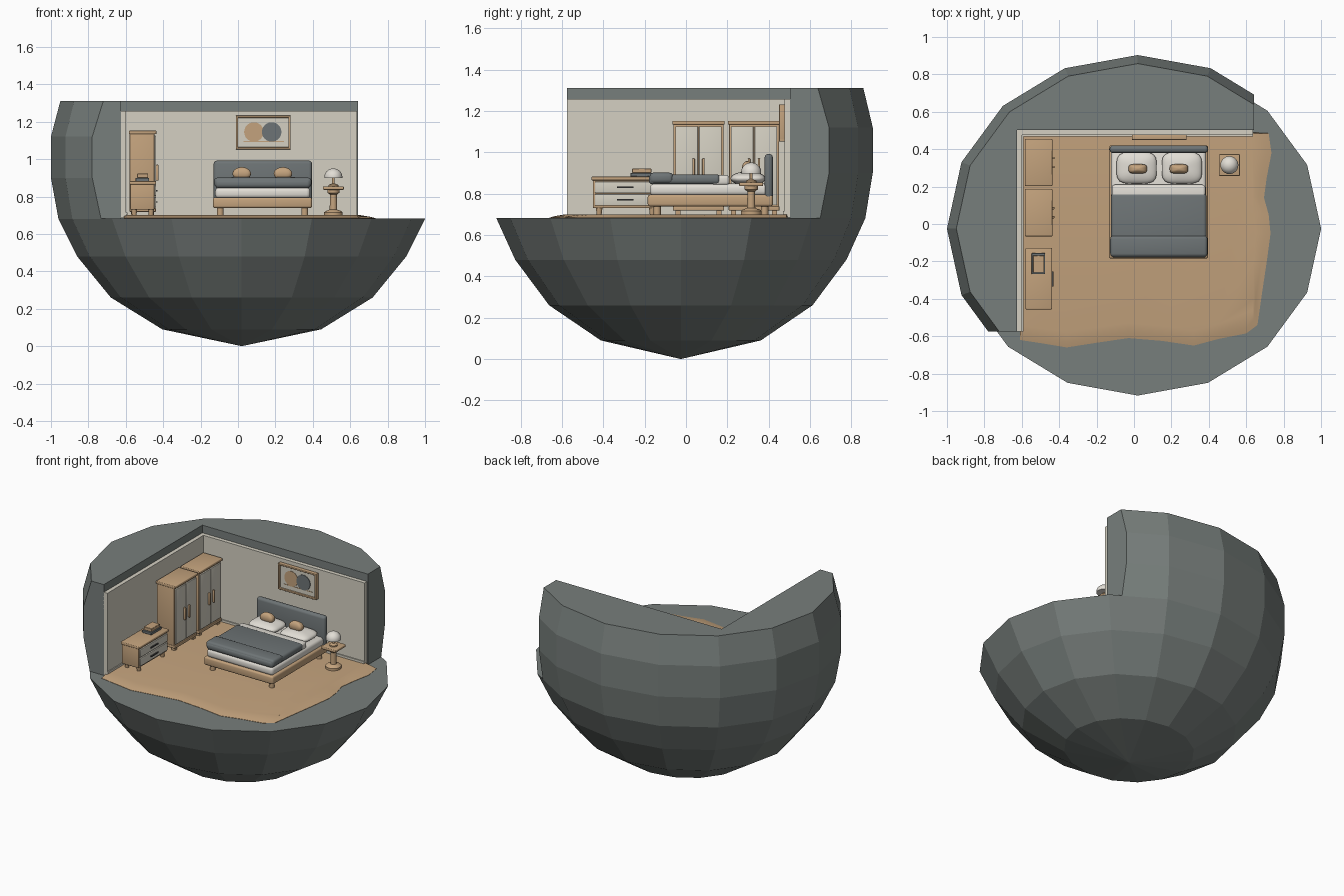
import bpy, bmesh, math

if "Cube" in bpy.data.objects:
    bpy.data.objects.remove(bpy.data.objects["Cube"])

def material(name, rgb):
    m = bpy.data.materials.new(name)
    m.diffuse_color = (*rgb, 1)
    m.use_nodes = True
    m.node_tree.nodes["Principled BSDF"].inputs["Base Color"].default_value = m.diffuse_color
    return m

ROCK = material("rock grey", (0.185, 0.21, 0.20))
WOOD = material("tan wood", (0.55, 0.365, 0.205))
CREAM = material("cream", (0.66, 0.63, 0.54))
WHITE = material("bedding white", (0.76, 0.73, 0.67))
SLATE = material("slate fabric", (0.155, 0.175, 0.18))
DARK = material("dark grey", (0.06, 0.06, 0.06))

def add(name, bm, mat, smooth=False):
    bmesh.ops.recalc_face_normals(bm, faces=bm.faces)
    me = bpy.data.meshes.new(name)
    bm.to_mesh(me)
    bm.free()
    me.materials.append(mat)
    ob = bpy.data.objects.new(name, me)
    bpy.context.collection.objects.link(ob)
    for o in bpy.context.selected_objects:
        o.select_set(False)
    ob.select_set(True)
    bpy.context.view_layer.objects.active = ob
    if smooth:
        bpy.ops.object.shade_smooth_by_angle(angle=math.radians(40))
    return ob

def box(name, x, y, z, mat, bevel=0.0, seg=3):
    bm = bmesh.new()
    bmesh.ops.create_cube(bm, size=1)
    for v in bm.verts:
        v.co = [(a[0] + a[1]) / 2 + c * (a[1] - a[0]) for a, c in zip((x, y, z), v.co)]
    if bevel:
        bmesh.ops.bevel(bm, geom=bm.edges[:], offset=bevel, segments=seg,
                        profile=0.5, affect='EDGES')
    return add(name, bm, mat, bool(bevel))

def lathe(name, cx, cy, profile, mat, n=24, ratio=1.0, smooth=True):
    """Stack of (radius, z) rings; radius 0 makes a pole."""
    bm = bmesh.new()
    rings = []
    for r, z in profile:
        if r == 0:
            rings.append([bm.verts.new((cx, cy, z))] * n)
        else:
            rings.append([bm.verts.new((cx + r * math.cos(math.tau * i / n),
                                        cy + r * ratio * math.sin(math.tau * i / n), z))
                          for i in range(n)])
    for a, b in zip(rings, rings[1:]):
        for i in range(n):
            j = (i + 1) % n
            bm.faces.new(list(dict.fromkeys((a[i], a[j], b[j], b[i]))))
    for ring, (r, z) in ((rings[0], profile[0]), (rings[-1], profile[-1])):
        if r:
            bm.faces.new(ring)
    return add(name, bm, mat, smooth)

def prism(name, pts, z0, z1, mat):
    bm = bmesh.new()
    lo = [bm.verts.new((x, y, z0)) for x, y in pts]
    hi = [bm.verts.new((x, y, z1)) for x, y in pts]
    bm.faces.new(lo)
    bm.faces.new(hi)
    for i in range(len(pts)):
        j = (i + 1) % len(pts)
        bm.faces.new((lo[i], lo[j], hi[j], hi[i]))
    return add(name, bm, mat)

def pillow(name, c, size, mat):
    """Soft superellipsoid cushion."""
    bm = bmesh.new()
    bmesh.ops.create_uvsphere(bm, u_segments=32, v_segments=16, radius=1)
    for v in bm.verts:
        x, y, z = v.co
        k = (abs(x) ** 4 + abs(y) ** 4 + 1e-9) ** 0.25
        h = math.hypot(x, y)
        f = h / k if k > 0.02 else 1
        v.co = (c[0] + x * f * size[0] / 2, c[1] + y * f * size[1] / 2,
                c[2] + z * size[2] / 2)
    return add(name, bm, mat, True)

# rock bowl: faceted sphere with the room cut out of it
CUT = 0.682
rock = lathe("rock_shell", 0.02, -0.025,
             [(0, 0), (0.425, 0.09), (0.70, 0.26), (0.88, 0.48), (0.98, 0.68),
              (1.02, 0.90), (1.02, 1.12), (0.97, 1.31)], ROCK, 16, 0.91, False)
cutter = prism("room_cutter", [(0.642, 2), (0.642, 0.503), (-0.625, 0.503), (-0.625, -0.575),
                               (-2, -0.575), (-2, -2), (2, -2), (2, 2)], CUT, 2, ROCK)
cutter.hide_render = True
mod = rock.modifiers.new("cut", 'BOOLEAN')
mod.operation, mod.solver, mod.object = 'DIFFERENCE', 'EXACT', cutter
bpy.context.view_layer.objects.active = rock
bpy.ops.object.modifier_apply(modifier="cut")
bpy.data.objects.remove(cutter)

# floor: wavy outline sloping up to a flat top
edge = [(-0.61, -0.62), (-0.48, -0.64), (-0.36, -0.66), (-0.2, -0.635), (-0.03, -0.61),
        (0.15, -0.625), (0.32, -0.65), (0.45, -0.615), (0.6, -0.585), (0.66, -0.54),
        (0.68, -0.4), (0.71, -0.2), (0.73, -0.05), (0.72, 0.05), (0.695, 0.14),
        (0.71, 0.25), (0.735, 0.38), (0.72, 0.485), (0.63, 0.49), (-0.61, 0.49)]
bm = bmesh.new()
loops = []
for inset, z in ((0, CUT - 0.01), (0, CUT + 0.002), (0.03, 0.692), (0.08, 0.70)):
    loops.append([bm.verts.new((min(x, max(0.64, x - inset)) if x > 0.64 else x,
                                y + inset if y < -0.5 else y, z)) for x, y in edge])
for a, b in zip(loops, loops[1:]):
    for i in range(len(edge)):
        j = (i + 1) % len(edge)
        bm.faces.new((a[i], a[j], b[j], b[i]))
bm.faces.new(loops[-1])
add("floor", bm, WOOD, True)

# wall panels and skirting
box("left_wall_panel", (-0.626, -0.598), (-0.575, 0.504), (0.685, 1.257), CREAM)
box("back_wall_panel", (-0.60, 0.635), (0.476, 0.504), (0.685, 1.257), CREAM)
box("left_skirting", (-0.60, -0.592), (-0.575, 0.476), (0.70, 0.715), CREAM)
box("back_skirting", (-0.60, 0.635), (0.469, 0.478), (0.70, 0.715), CREAM)

# bed
box("bed_base", (-0.134, 0.396), (-0.185, 0.42), (0.738, 0.795), WOOD, 0.012)
for x in (-0.095, 0.357):
    for y in (-0.14, 0.38):
        lathe("bed_leg", x, y, [(0.018, 0.698), (0.018, 0.742)], WOOD, 16)
box("mattress", (-0.122, 0.386), (-0.175, 0.40), (0.79, 0.848), WHITE, 0.02)
box("headboard", (-0.13, 0.396), (0.38, 0.42), (0.77, 0.992), SLATE, 0.017)
box("sheet_fold", (-0.118, 0.382), (0.12, 0.21), (0.84, 0.889), WHITE, 0.015)
box("blanket", (-0.122, 0.388), (-0.18, 0.165), (0.845, 0.893), SLATE, 0.018)
box("throw", (-0.127, 0.393), (-0.176, -0.062), (0.85, 0.901), SLATE, 0.018)
for px, cx in ((0.014, 0.02), (0.256, 0.24)):
    pillow("pillow", (px, 0.30, 0.873), (0.215, 0.17, 0.068), WHITE)
    pillow("small_cushion", (cx, 0.295, 0.922), (0.098, 0.05, 0.07), WOOD)

# side table and lamp
TX, TY = 0.51, 0.315
box("side_table_top", (TX - 0.056, TX + 0.056), (TY - 0.058, TY + 0.058), (0.836, 0.854), WOOD, 0.005)
lathe("side_table_post", TX, TY, [(0.05, 0.698), (0.05, 0.715), (0.042, 0.722), (0.02, 0.73),
                                 (0.018, 0.81), (0.032, 0.82), (0.032, 0.838)], WOOD)
lathe("lamp_base", TX, TY, [(0.026, 0.853), (0.026, 0.862), (0.007, 0.87), (0.007, 0.91)], WOOD)
lathe("lamp_shade", TX, TY, [(0.048, 0.898)] + [(0.048 * math.cos(a * math.pi / 16),
      0.905 + 0.045 * math.sin(a * math.pi / 16)) for a in range(8)] + [(0, 0.95)], WHITE)

# framed picture
def disc(name, x, z, r, y, mat):
    bm = bmesh.new()
    bmesh.ops.create_cone(bm, cap_ends=True, segments=32, radius1=r, radius2=r, depth=0.004)
    for v in bm.verts:
        v.co = (x + v.co.x, y + v.co.z, z + v.co.y)
    add(name, bm, mat)

box("picture_canvas", (0.0, 0.27), (0.462, 0.478), (1.06, 1.225), CREAM)
for z in (1.052, 1.22):
    box("picture_frame_rail", (-0.012, 0.282), (0.45, 0.478), (z, z + 0.012), WOOD, 0.003)
for x in (-0.012, 0.27):
    box("picture_frame_stile", (x, x + 0.012), (0.45, 0.478), (1.052, 1.232), WOOD, 0.003)
disc("tan_circle", 0.085, 1.145, 0.052, 0.461, WOOD)
disc("grey_circle", 0.18, 1.145, 0.052, 0.458, SLATE)
box("picture_line", (0.03, 0.245), (0.459, 0.463), (1.092, 1.096), WOOD)

# wardrobes
for y0, y1 in ((0.203, 0.455), (-0.066, 0.187)):
    mid = (y0 + y1) / 2
    box("wardrobe_body", (-0.58, -0.447), (y0 + 0.005, y1 - 0.005), (0.722, 1.14), WOOD, 0.004)
    box("wardrobe_top", (-0.584, -0.436), (y0, y1), (1.133, 1.152), WOOD, 0.005)
    box("wardrobe_plinth", (-0.58, -0.439), (y0 + 0.003, y1 - 0.003), (0.718, 0.738), WOOD, 0.004)
    for s in (-1, 1):
        ya, yb = sorted((mid + s * 0.003, mid + s * 0.112))
        box("wardrobe_door", (-0.45, -0.438), (ya, yb), (0.745, 1.125), CREAM, 0.003)
        yh = mid + s * 0.024
        box("wardrobe_handle", (-0.44, -0.424), (yh - 0.006, yh + 0.006), (0.885, 0.97), WOOD, 0.004)
        for x in (-0.56, -0.46):
            yf = mid + s * 0.1
            box("wardrobe_foot", (x - 0.012, x + 0.012), (yf - 0.012, yf + 0.012), (0.698, 0.722), WOOD)

# dresser
box("dresser_body", (-0.575, -0.447), (-0.45, -0.133), (0.73, 0.87), WOOD, 0.004)
box("dresser_top", (-0.58, -0.438), (-0.457, -0.128), (0.864, 0.882), WOOD, 0.005)
for z in (0.742, 0.803):
    box("drawer_front", (-0.45, -0.438), (-0.44, -0.143), (z, z + 0.055), CREAM, 0.003)
    box("drawer_handle", (-0.439, -0.43), (-0.333, -0.253), (z + 0.025, z + 0.032), DARK)
for x in (-0.555, -0.465):
    for y in (-0.42, -0.163):
        lathe("dresser_leg", x, y, [(0.012, 0.698), (0.016, 0.732)], WOOD, 16)

# stacked books
box("lower_book", (-0.547, -0.475), (-0.268, -0.155), (0.882, 0.90), SLATE, 0.002, 1)
box("upper_book", (-0.54, -0.48), (-0.26, -0.168), (0.90, 0.922), WOOD, 0.002, 1)
